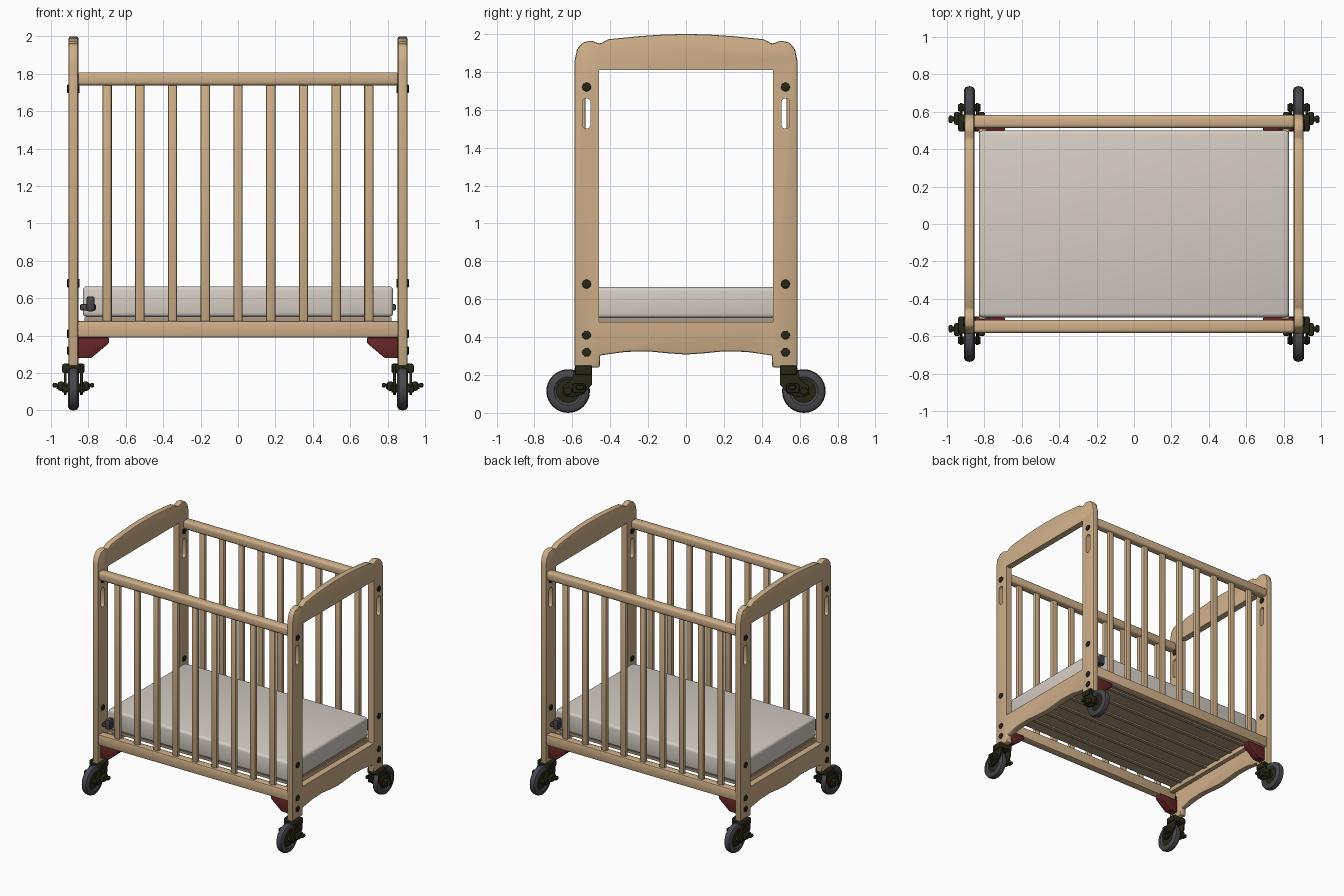
import bpy
import bmesh
import math
from mathutils import Matrix, Vector

if "Cube" in bpy.data.objects:
    bpy.data.objects.remove(bpy.data.objects["Cube"])


def material(name, rgb):
    m = bpy.data.materials.new(name)
    m.use_nodes = True
    m.diffuse_color = (*rgb, 1)
    m.node_tree.nodes["Principled BSDF"].inputs["Base Color"].default_value = (*rgb, 1)
    return m


WOOD = material("light wood", (0.62, 0.43, 0.25))
DECK = material("shaded board", (0.42, 0.31, 0.20))
FABRIC = material("mattress cover", (0.66, 0.61, 0.55))
RUBBER = material("grey rubber", (0.065, 0.065, 0.072))
METAL = material("dark olive metal", (0.02, 0.02, 0.008))
RED = material("dark red bracket", (0.13, 0.018, 0.018))


def finish(name, bm, mat, bevel=0.0, segments=2):
    """Round the sharp edges, then turn the bmesh into a shaded object."""
    bmesh.ops.recalc_face_normals(bm, faces=bm.faces)
    if bevel:
        sharp = [e for e in bm.edges if e.calc_face_angle(0) > 0.5]
        bmesh.ops.bevel(bm, geom=sharp, offset=bevel, segments=segments,
                        profile=0.5, affect='EDGES', clamp_overlap=True)
    mesh = bpy.data.meshes.new(name)
    bm.to_mesh(mesh)
    bm.free()
    mesh.materials.append(mat)
    obj = bpy.data.objects.new(name, mesh)
    bpy.context.collection.objects.link(obj)
    smooth(obj)
    return obj


def smooth(obj):
    bpy.ops.object.select_all(action='DESELECT')
    obj.select_set(True)
    bpy.context.view_layer.objects.active = obj
    bpy.ops.object.shade_smooth_by_angle(angle=math.radians(35))


def box(name, centre, size, mat, bevel=0.0, segments=2):
    bm = bmesh.new()
    bmesh.ops.create_cube(bm, size=1, matrix=Matrix.Translation(centre) @ Matrix.Diagonal((*size, 1)))
    return finish(name, bm, mat, bevel, segments)


def rod(name, centre, radius, length, mat, bevel=0.0, sides=16, axis='X'):
    turn = Matrix.Rotation(math.pi / 2, 4, 'Y') if axis == 'X' else Matrix()
    bm = bmesh.new()
    bmesh.ops.create_cone(bm, cap_ends=True, segments=sides, radius1=radius, radius2=radius,
                          depth=length, matrix=Matrix.Translation(centre) @ turn)
    return finish(name, bm, mat, bevel)


def prism(name, outline, start, depth, mat, bevel=0.0, axis='X'):
    """Extrude a (y, z) outline along x, or an (x, z) outline along y."""
    bm = bmesh.new()
    place = (lambda a, z: (start, a, z)) if axis == 'X' else (lambda a, z: (a, start, z))
    face = bm.faces.new([bm.verts.new(place(*p)) for p in outline])
    top = bmesh.ops.extrude_face_region(bm, geom=[face])["geom"]
    move = Vector((depth, 0, 0)) if axis == 'X' else Vector((0, depth, 0))
    bmesh.ops.translate(bm, vec=move, verts=[v for v in top if isinstance(v, bmesh.types.BMVert)])
    return finish(name, bm, mat, bevel)


def cut(obj, cutter):
    mod = obj.modifiers.new("cut", 'BOOLEAN')
    mod.operation = 'DIFFERENCE'
    mod.solver = 'EXACT'
    mod.object = cutter
    bpy.context.view_layer.objects.active = obj
    bpy.ops.object.modifier_apply(modifier=mod.name)
    bpy.data.objects.remove(cutter)


def wheel(name, centre):
    """Lathe a rounded tyre ring around the x axis."""
    section = [(-.02, .062), (-.03, .075), (-.03, .095), (-.02, .11), (0, .115),
               (.02, .11), (.03, .095), (.03, .075), (.02, .062)]
    bm = bmesh.new()
    verts = [bm.verts.new((x, 0, r)) for x, r in section]
    edges = [bm.edges.new((verts[i - 1], v)) for i, v in enumerate(verts)]
    bmesh.ops.spin(bm, geom=verts + edges, cent=(0, 0, 0), axis=(1, 0, 0),
                   angle=2 * math.pi, steps=32, use_merge=True)
    bmesh.ops.remove_doubles(bm, verts=bm.verts, dist=0.0001)
    bmesh.ops.translate(bm, vec=centre, verts=bm.verts)
    return finish(name, bm, RUBBER)


# End panels: arched frame with an open middle and two hand slots
half = [(0, .308), (.1, .315), (.2, .325), (.32, .322), (.455, .303), (.455, .24), (.588, .24),
        (.588, 1.86), (.575, 1.92), (.545, 1.955), (.5, 1.965), (.455, 1.948),
        (.41, 1.972), (.25, 1.988), (.12, 1.997), (0, 2.0)]
outline = half + [(-y, z) for y, z in reversed(half[1:-1])]
for side, sx in (("left", 1), ("right", -1)):
    panel = prism(side + "_end_panel", outline, sx * .88 - .026, .052, WOOD, .01)
    cut(panel, box("opening_cutter", (sx * .88, 0, 1.145), (.2, .92, 1.33), WOOD))
    for sy in (1, -1):
        slot = [(sy * .525 + .022 * math.cos(a), 1.58 + math.copysign(.058, math.sin(a)) + .022 * math.sin(a))
                for a in (math.pi * (k + .5) / 8 for k in range(16))]
        cut(panel, prism("slot_cutter", slot, sx * .88 - .1, .2, WOOD))
    smooth(panel)

# Slatted sides
for side, sy in (("front", -1), ("back", 1)):
    y = sy * .548
    box(side + "_top_rail", (0, y, 1.773), (1.72, .07, .07), WOOD, .018, 3)
    box(side + "_bottom_rail", (0, y, .434), (1.72, .066, .09), WOOD, .012)
    for i in range(9):
        box(f"{side}_slat_{i + 1}", ((i - 4) * .175, y, 1.11), (.05, .034, 1.3), WOOD, .011)

# Mattress and the board that carries it
box("mattress", (0, 0, .582), (1.66, 1.0, .164), FABRIC, .022, 3)
box("mattress_board", (0, 0, .487), (1.64, .98, .02), DECK)
for i in range(6):
    box(f"board_batten_{i + 1}", (0, (i - 2.5) * .15, .472), (1.6, .03, .014), DECK)
for sx in (1, -1):
    box("board_end_rail", (sx * .81, 0, .458), (.04, 1.02, .04), WOOD, .005)

# Corner hardware and casters
for sx in (1, -1):
    for sy in (1, -1):
        tag = ("back" if sy > 0 else "front") + ("_left_" if sx > 0 else "_right_")
        x = sx * .88
        for i, z in enumerate((.32, .41, .68, 1.72)):
            rod(f"{tag}bolt_{i + 1}", (x, sy * .525, z), .024, .066, METAL, .005, 12)

        gusset = [(sx * a, z) for a, z in ((.855, .39), (.69, .39), (.69, .36), (.785, .28), (.855, .28))]
        prism(tag + "bracket", gusset, sy * .53 - .03, .06, RED, .004, 'Y')

        wheel(tag + "tyre", (x, sy * .622, .115))
        rod(tag + "wheel_hub", (x, sy * .622, .115), .066, .034, METAL, .004, 24)
        rod(tag + "axle", (x, sy * .622, .115), .02, .12, METAL, .004)
        fork = [(sy * a, z) for a, z in ((.495, .25), (.585, .25), (.6, .18), (.648, .14), (.648, .095),
                                         (.61, .082), (.54, .1), (.495, .15))]
        for off in (-.05, .036):
            prism(tag + "fork_plate", fork, x + off, .014, METAL, .003)
        box(tag + "fork_crown", (x, sy * .54, .225), (.12, .09, .05), METAL, .01)
        rod(tag + "stem", (x, sy * .525, .25), .022, .08, METAL, axis='Z')

        # Brake pedal with upturned tips
        rod(tag + "brake_bar", (x, sy * .562, .13), .014, .18, METAL)
        for end in (1, -1):
            box(tag + "brake_arm", (x + end * .066, sy * .565, .13), (.035, .07, .05), METAL, .012)
            box(tag + "brake_tip", (x + end * .1, sy * .56, .135), (.022, .04, .026), METAL, .008)

# Latches at two opposite corners
for name, s in (("front_right", -1), ("back_left", 1)):
    box(name + "_latch_body", (s * .788, s * .535, .57), (.042, .06, .08), RUBBER, .01)
    box(name + "_latch_bar", (s * .802, s * .535, .552), (.085, .035, .035), RUBBER, .008)
